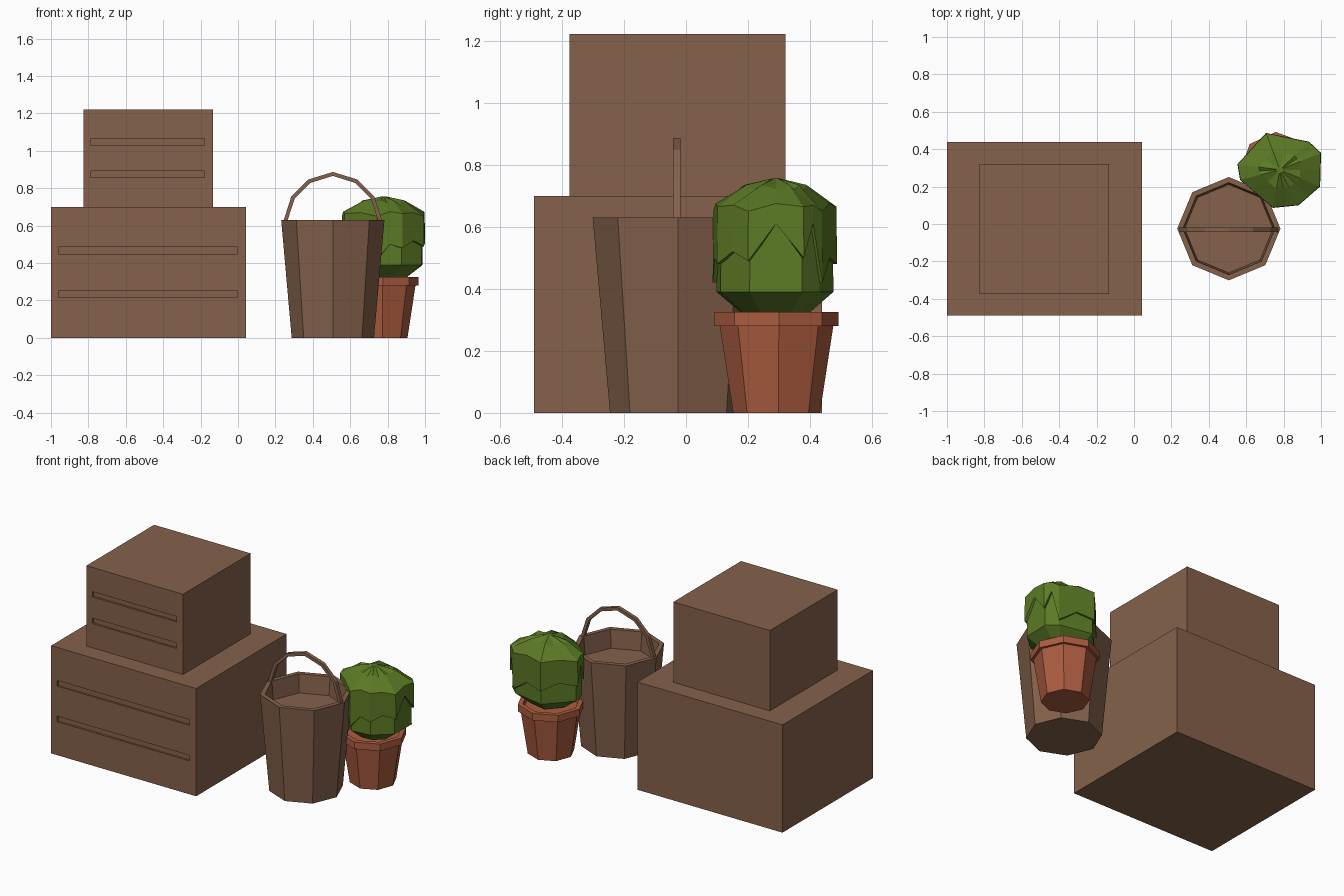
import bpy, bmesh, math
from mathutils import Vector

if "Cube" in bpy.data.objects:
    bpy.data.objects.remove(bpy.data.objects["Cube"])


def material(name, rgb):
    m = bpy.data.materials.new(name)
    m.diffuse_color = (*rgb, 1)
    m.use_nodes = True
    m.node_tree.nodes["Principled BSDF"].inputs["Base Color"].default_value = m.diffuse_color
    return m


BROWN = material("brown wood", (0.235, 0.121, 0.071))
CLAY = material("terracotta", (0.41, 0.108, 0.050))
GREEN = material("leaf green", (0.105, 0.195, 0.018))


def finish(name, bm, mat):
    bmesh.ops.recalc_face_normals(bm, faces=bm.faces[:])
    me = bpy.data.meshes.new(name)
    bm.to_mesh(me)
    bm.free()
    me.materials.append(mat)
    ob = bpy.data.objects.new(name, me)
    bpy.context.collection.objects.link(ob)
    return ob


def box(name, x, y, z, mat):
    bm = bmesh.new()
    bmesh.ops.create_cube(bm, size=1)
    for v in bm.verts:
        v.co = [lo + (c + 0.5) * (hi - lo) for c, (lo, hi) in zip(v.co, (x, y, z))]
    return finish(name, bm, mat)


def loft(name, rings, mat):
    """Skin a list of equal-length rings and close both ends."""
    bm = bmesh.new()
    rows = [[bm.verts.new(p) for p in r] for r in rings]
    n = len(rows[0])
    for a, b in zip(rows, rows[1:]):
        for i in range(n):
            j = (i + 1) % n
            bm.faces.new((a[i], a[j], b[j], b[i]))
    bm.faces.new(rows[0])
    bm.faces.new(rows[-1])
    return finish(name, bm, mat)


def octagons(cx, cy, profile, turn=0.0):
    return [[(cx + r * math.cos(turn + i * math.pi / 4),
              cy + r * math.sin(turn + i * math.pi / 4), z) for i in range(8)]
            for r, z in profile]


# Stacked crates with shallow slots in the front
def crate(name, x, y, z, slot_x, slots):
    ob = box(name, x, y, z, BROWN)
    for k, sz in enumerate(slots):
        cut = box(f"{name}_slot_cutter_{k}", slot_x, (y[0] - 0.05, y[0] + 0.012), sz, BROWN)
        cut.hide_render = True
        cut.hide_viewport = False
        cut.display_type = 'WIRE'
        mod = ob.modifiers.new(f"slot_{k}", 'BOOLEAN')
        mod.operation = 'DIFFERENCE'
        mod.solver = 'EXACT'
        mod.object = cut


crate("lower_crate", (-1, 0.042), (-0.49, 0.438), (0, 0.70), (-0.957, -0.005),
      [(0.217, 0.253), (0.448, 0.485)])
crate("upper_crate", (-0.827, -0.133), (-0.375, 0.32), (0.70, 1.222), (-0.785, -0.18),
      [(0.857, 0.893), (1.03, 1.065)])

# Basket with recessed top
loft("basket", octagons(0.507, -0.025, [(0.22, 0), (0.276, 0.63), (0.246, 0.63), (0.236, 0.51)]), BROWN)

# Basket handle: faceted arch with a flat section
centre = Vector((0.507, 0, 0.62))
half = [(0.264, 0.005), (0.222, 0.136), (0.130, 0.227)]
path = [(-x, z) for x, z in half] + [(0, 0.267)] + [(x, z) for x, z in reversed(half)]
rings = []
for x, z in path:
    outer = Vector((x, 0, z))
    inner = outer - outer.normalized() * 0.021
    rings.append([centre + p + Vector((0, y, 0)) for p, y in
                  ((outer, -0.042), (outer, -0.018), (inner, -0.018), (inner, -0.042))])
loft("basket_handle", rings, BROWN)

# Flower pot with stepped rim
loft("flower_pot", octagons(0.766, 0.292, [(0.14, 0), (0.183, 0.28), (0.2, 0.28), (0.2, 0.325),
                                           (0.17, 0.325), (0.165, 0.295)], 0.04), CLAY)

# Bush: irregular outline shared by the lower body and the jagged leaf cap
cx, cy = 0.78, 0.29
outline = [(1.0, 0.38), (0.936, 0.44), (0.706, 0.487), (0.553, 0.32),
           (0.567, 0.235), (0.743, 0.086), (0.88, 0.10), (0.995, 0.20)]
outline16 = []
for i, p in enumerate(outline):
    q = outline[(i + 1) % 8]
    outline16 += [p, ((p[0] + q[0]) / 2, (p[1] + q[1]) / 2)]


def ring(points, s, zs):
    return [(cx + (x - cx) * s, cy + (y - cy) * s, z) for (x, y), z in zip(points, zs)]


loft("bush_body", [ring(outline, s, [z] * 8) for s, z in
                   ((0.5, 0.315), (0.94, 0.39), (0.93, 0.62), (0.6, 0.68))], GREEN)

hem = [0.50, 0.61, 0.42, 0.50, 0.48, 0.52, 0.49, 0.61] * 2
top = [0.665, 0.67, 0.65, 0.675] * 4
loft("bush_leaf_cap", [ring(outline16, 0.88, hem), ring(outline16, 1.0, hem),
                       ring(outline16, 0.99, top),
                       ring(outline16, 0.5, [0.735, 0.72] * 8),
                       ring(outline16, 0.08, [0.755] * 16)], GREEN)
